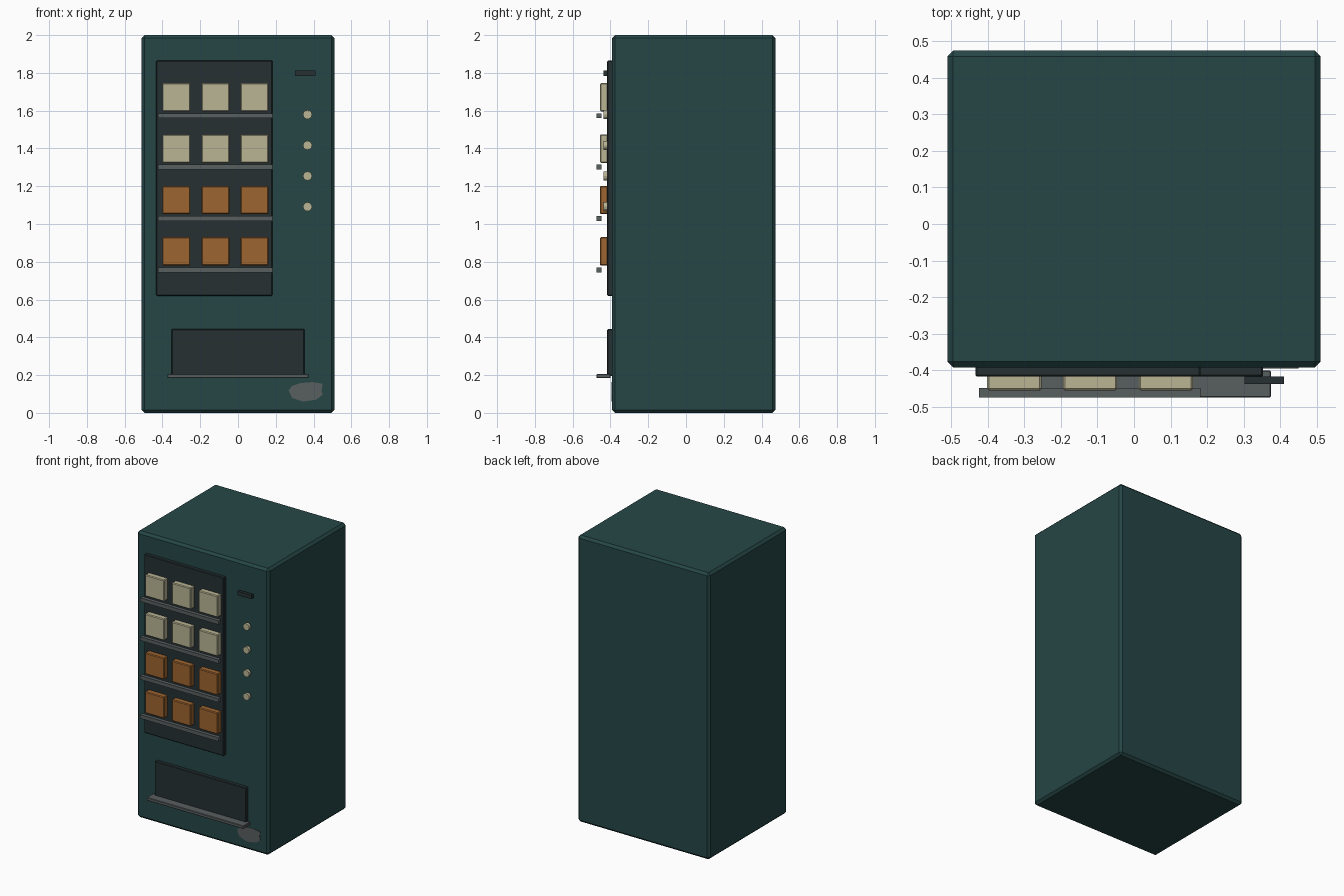
import bpy, bmesh, math

if "Cube" in bpy.data.objects:
    bpy.data.objects.remove(bpy.data.objects["Cube"])


def mat(name, r, g, b):
    m = bpy.data.materials.new(name)
    m.diffuse_color = (r, g, b, 1)
    m.use_nodes = True
    m.node_tree.nodes["Principled BSDF"].inputs["Base Color"].default_value = m.diffuse_color
    return m


TEAL = mat("dark_teal", 0.019, 0.061, 0.061)
DARK = mat("near_black", 0.019, 0.030, 0.032)
GREY = mat("shelf_grey", 0.098, 0.112, 0.112)
CREAM = mat("cream", 0.49, 0.46, 0.30)
ORANGE = mat("burnt_orange", 0.34, 0.13, 0.03)


def finish(name, bm, m):
    bmesh.ops.recalc_face_normals(bm, faces=bm.faces)
    me = bpy.data.meshes.new(name)
    bm.to_mesh(me)
    bm.free()
    me.materials.append(m)
    ob = bpy.data.objects.new(name, me)
    bpy.context.collection.objects.link(ob)
    return ob


def box(name, x, y, z, m, bevel=0.0):
    """Box from (min, max) ranges with an optional chamfer."""
    bm = bmesh.new()
    bmesh.ops.create_cube(bm, size=1)
    for v in bm.verts:
        v.co = [r[0] + (c + 0.5) * (r[1] - r[0]) for c, r in zip(v.co, (x, y, z))]
    if bevel:
        bmesh.ops.bevel(bm, geom=bm.edges[:], offset=bevel, segments=1,
                        affect='EDGES', profile=0.5)
    return finish(name, bm, m)


def prism(name, pts, y0, y1, m):
    """Outline in x, z pushed through from y0 to y1."""
    bm = bmesh.new()
    f = bm.faces.new([bm.verts.new((x, y0, z)) for x, z in pts])
    new = bmesh.ops.extrude_face_region(bm, geom=[f])["geom"]
    for g in new:
        if isinstance(g, bmesh.types.BMVert):
            g.co.y = y1
    return finish(name, bm, m)


# Cabinet
box("cabinet", (-0.51, 0.51), (-0.392, 0.474), (0, 2), TEAL, 0.016)

# Display window backing
box("display_panel", (-0.433, 0.182), (-0.417, -0.38), (0.62, 1.865), DARK, 0.004)

# Shelves with three goods each
for row, z in enumerate((1.573, 1.301, 1.029, 0.757)):
    box(f"shelf_{row}", (-0.424, 0.182), (-0.474, -0.448), (z - 0.013, z + 0.013), GREY)
    for col in range(3):
        x = -0.327 + col * 0.207
        box(f"snack_{row}_{col}", (x - 0.074, x + 0.074), (-0.455, -0.41),
            (z + 0.023, z + 0.173), CREAM if row < 2 else ORANGE, 0.005)

# Coin slot and round buttons
box("coin_slot", (0.302, 0.410), (-0.437, -0.416), (1.784, 1.812), DARK)
for i in range(4):
    z = 1.579 - i * 0.1625
    ring = [(0.368 + 0.024 * math.cos(math.tau * k / 12),
             z + 0.024 * math.sin(math.tau * k / 12)) for k in range(12)]
    prism(f"button_{i}", ring, -0.437, -0.416, CREAM)

# Collection tray and its lip
box("tray_opening", (-0.352, 0.352), (-0.417, -0.38), (0.195, 0.443), DARK, 0.004)
box("tray_lip", (-0.374, 0.374), (-0.474, -0.40), (0.184, 0.206), GREY, 0.003)

# Worn patch on the lower corner
patch = [(0.268, 0.118), (0.285, 0.142), (0.33, 0.158), (0.395, 0.163), (0.448, 0.154),
         (0.442, 0.118), (0.449, 0.097), (0.415, 0.070), (0.345, 0.060), (0.288, 0.078)]
prism("worn_patch", patch, -0.395, -0.388, GREY)
